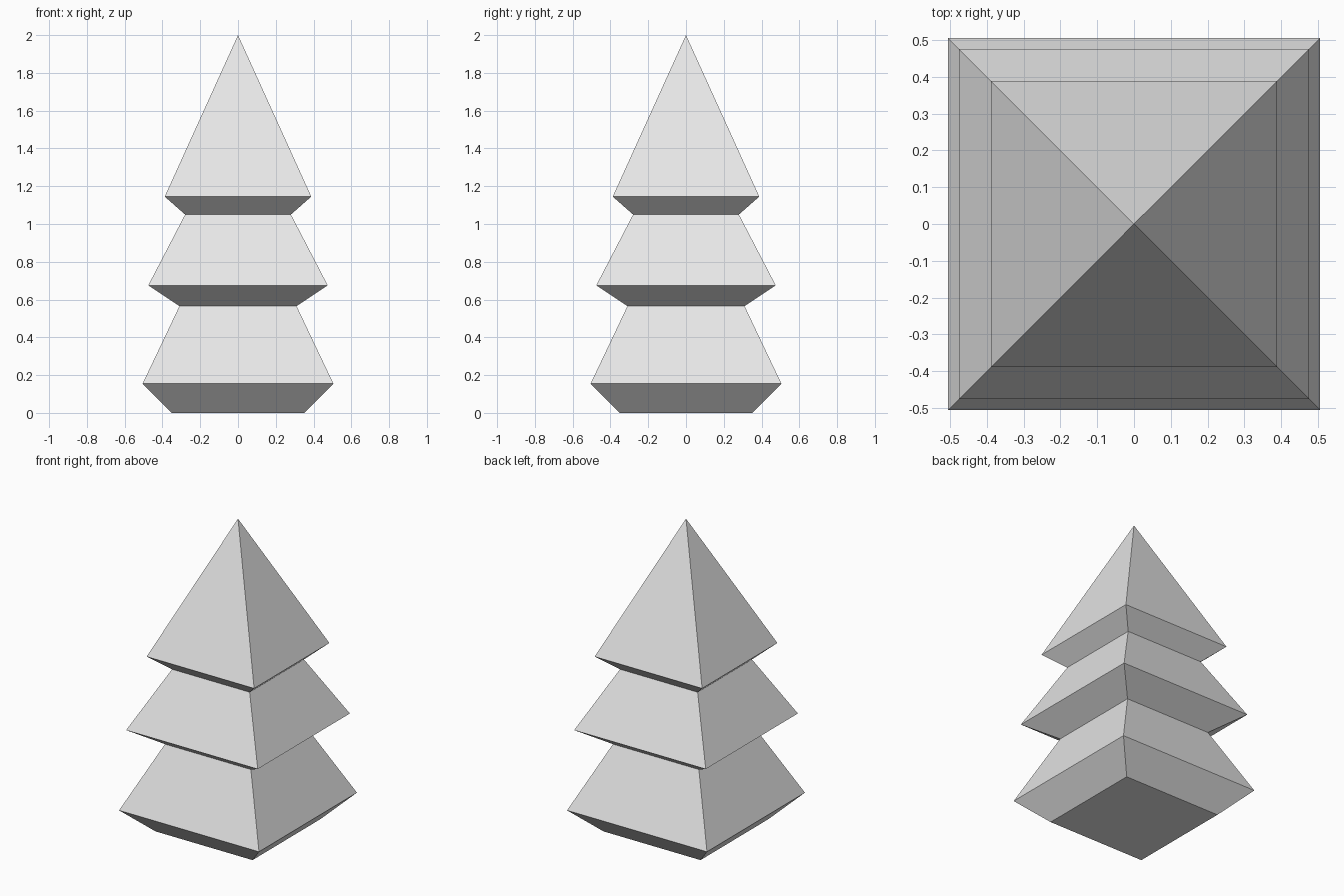
import bpy
import bmesh

cube = bpy.data.objects.get("Cube")
if cube:
    bpy.data.objects.remove(cube, do_unlink=True)

# Plain grey for the whole tree
grey = bpy.data.materials.new("light_grey")
grey.use_nodes = True
colour = (0.8, 0.8, 0.8, 1)
grey.diffuse_color = colour
grey.node_tree.nodes["Principled BSDF"].inputs["Base Color"].default_value = colour

# Stepped square profile: half width and height, from base to below the tip
profile = [(0.35, 0), (0.505, 0.155), (0.31, 0.565),
           (0.475, 0.675), (0.28, 1.05), (0.388, 1.145)]
corners = [(-1, -1), (1, -1), (1, 1), (-1, 1)]

bm = bmesh.new()
rings = [[bm.verts.new((r * x, r * y, z)) for x, y in corners]
         for r, z in profile]
tip = bm.verts.new((0, 0, 2))

# Base cap, sloped tiers and pointed top
bm.faces.new(reversed(rings[0]))
for i in range(4):
    j = (i + 1) % 4
    for low, high in zip(rings, rings[1:]):
        bm.faces.new((low[i], low[j], high[j], high[i]))
    bm.faces.new((rings[-1][i], rings[-1][j], tip))

mesh = bpy.data.meshes.new("tiered_tree")
bm.to_mesh(mesh)
bm.free()
mesh.materials.append(grey)
tree = bpy.data.objects.new("tiered_tree", mesh)
bpy.context.collection.objects.link(tree)
